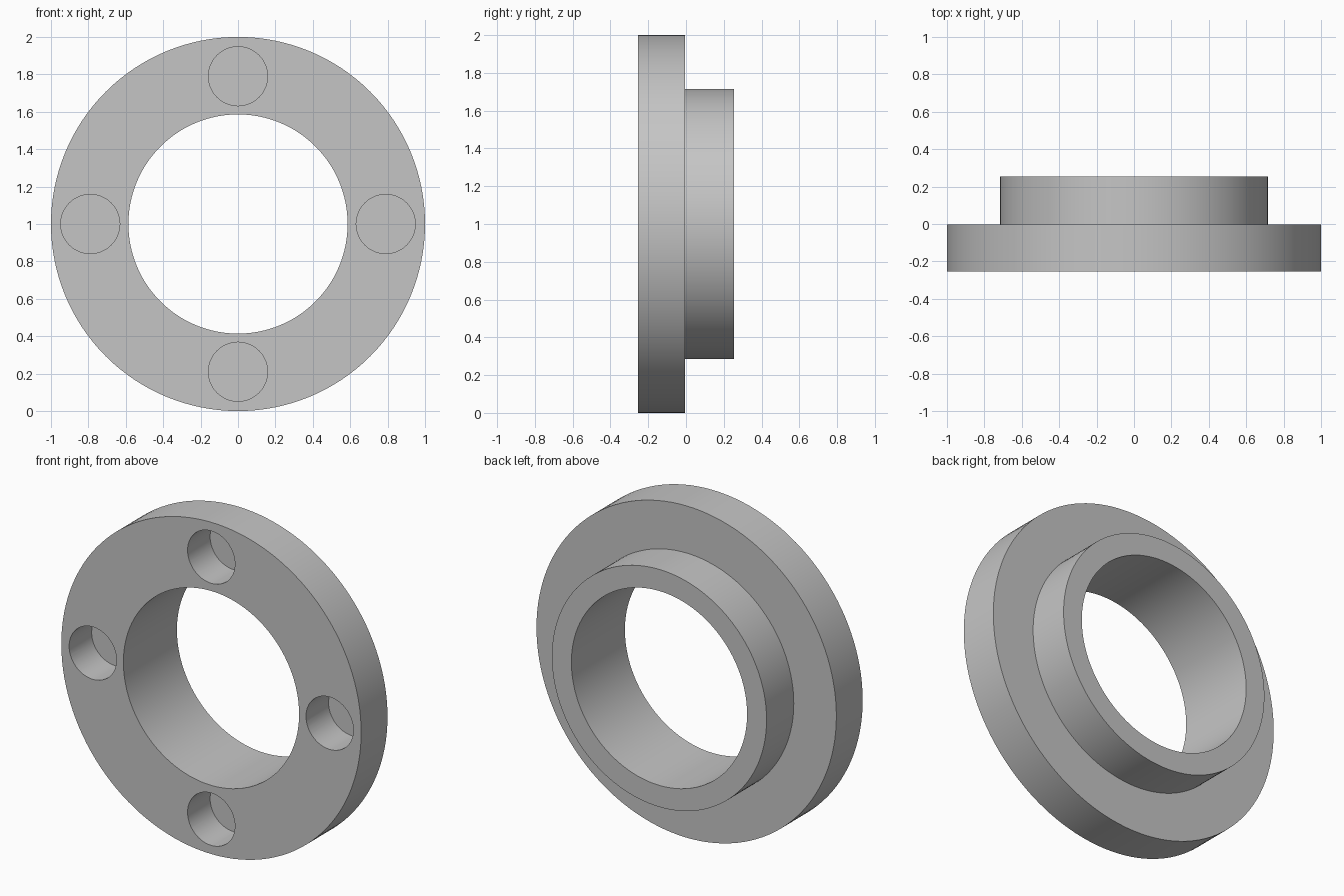
import bpy
import bmesh
from math import radians, cos, sin, pi
from mathutils import Matrix, Vector

cube = bpy.data.objects.get("Cube")
if cube:
    bpy.data.objects.remove(cube, do_unlink=True)

FLANGE_R, SPIGOT_R, BORE_R = 1.0, 0.716, 0.586
FRONT_Y, STEP_Y, BACK_Y = -0.255, -0.004, 0.255
POCKET_R, POCKET_CIRCLE, POCKET_DEPTH = 0.158, 0.79, 0.215
CENTRE_Z = 1.0

grey = bpy.data.materials.new("plain_grey")
grey.use_nodes = True
colour = (0.56, 0.56, 0.56, 1)
grey.diffuse_color = colour
grey.node_tree.nodes["Principled BSDF"].inputs["Base Color"].default_value = colour


def make_object(name, bm):
    bmesh.ops.recalc_face_normals(bm, faces=bm.faces)
    mesh = bpy.data.meshes.new(name)
    bm.to_mesh(mesh)
    bm.free()
    mesh.materials.append(grey)
    obj = bpy.data.objects.new(name, mesh)
    bpy.context.collection.objects.link(obj)
    return obj


# Flanged ring: stepped section turned around the y axis
profile = [(BORE_R, FRONT_Y), (FLANGE_R, FRONT_Y), (FLANGE_R, STEP_Y),
           (SPIGOT_R, STEP_Y), (SPIGOT_R, BACK_Y), (BORE_R, BACK_Y)]
bm = bmesh.new()
verts = [bm.verts.new((r, y, CENTRE_Z)) for r, y in profile]
edges = [bm.edges.new((v, verts[(i + 1) % len(verts)])) for i, v in enumerate(verts)]
bmesh.ops.spin(bm, geom=verts + edges, cent=(0, 0, CENTRE_Z), axis=(0, 1, 0),
               angle=2 * pi, steps=128, use_merge=True)
bmesh.ops.remove_doubles(bm, verts=bm.verts, dist=0.0001)
ring = make_object("flanged_ring", bm)

# Four blind pockets sunk into the front face
bm = bmesh.new()
overshoot = 0.1
for k in range(4):
    a = k * pi / 2
    centre = Vector((POCKET_CIRCLE * cos(a),
                     FRONT_Y + (POCKET_DEPTH - overshoot) / 2,
                     CENTRE_Z + POCKET_CIRCLE * sin(a)))
    bmesh.ops.create_cone(bm, cap_ends=True, segments=64, radius1=POCKET_R,
                          radius2=POCKET_R, depth=POCKET_DEPTH + overshoot,
                          matrix=Matrix.Translation(centre) @ Matrix.Rotation(pi / 2, 4, "X"))
cutter = make_object("pocket_cutter", bm)
cutter.hide_render = True

cut = ring.modifiers.new("pockets", "BOOLEAN")
cut.operation = "DIFFERENCE"
cut.solver = "EXACT"
cut.object = cutter

bpy.ops.object.select_all(action="DESELECT")
ring.select_set(True)
bpy.context.view_layer.objects.active = ring
bpy.ops.object.modifier_apply(modifier=cut.name)
bpy.data.objects.remove(cutter, do_unlink=True)

# Smooth round walls, crisp rims
bpy.ops.object.shade_smooth_by_angle(angle=radians(30))
